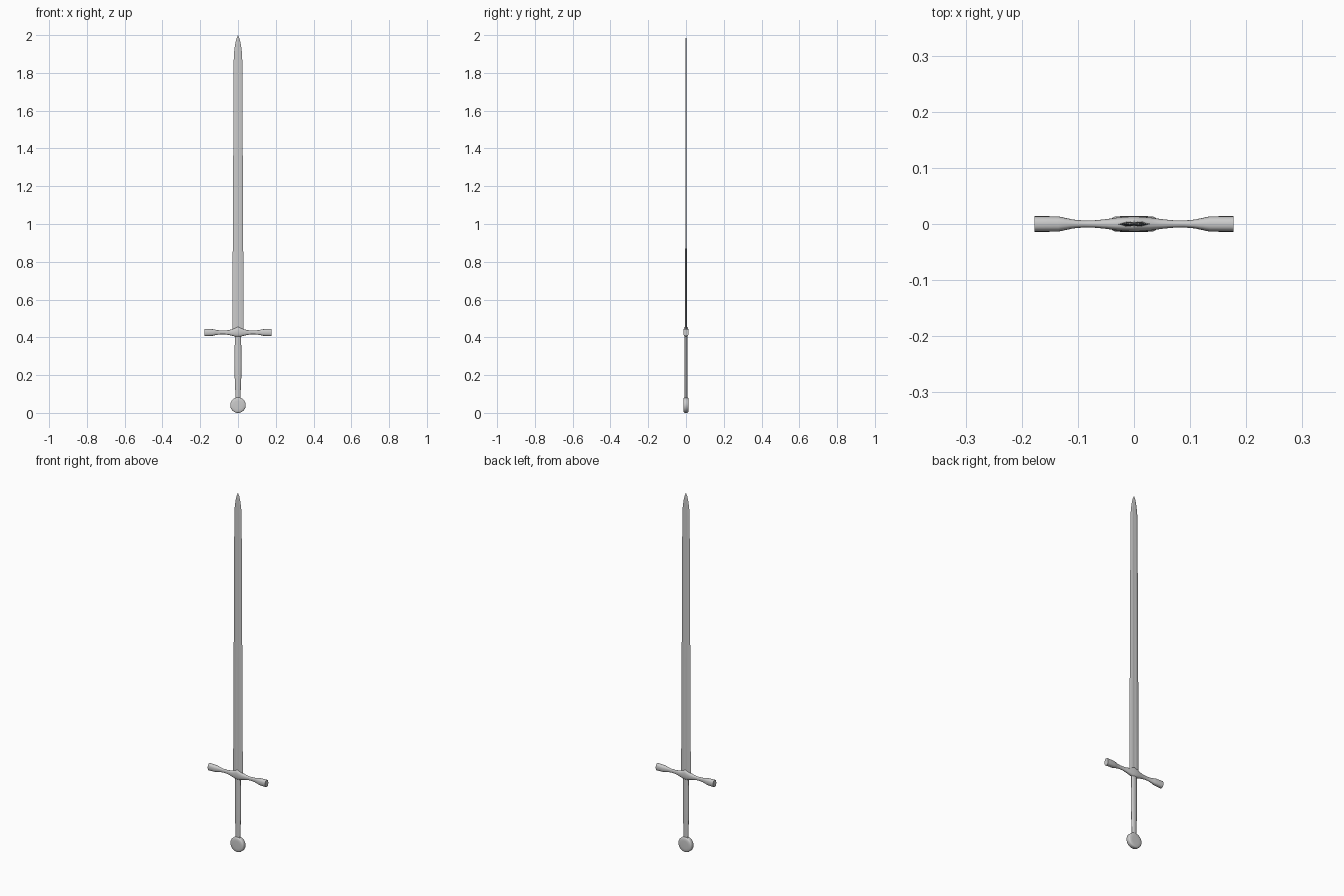
import bpy, bmesh, math

if "Cube" in bpy.data.objects:
    bpy.data.objects.remove(bpy.data.objects["Cube"])


def loft(name, rings, tip=None):
    """Skin closed rings of points; cap the ends, or close onto a tip point."""
    bm = bmesh.new()
    vs = [[bm.verts.new(p) for p in r] for r in rings]
    n = len(vs[0])
    for a, b in zip(vs, vs[1:]):
        for i in range(n):
            j = (i + 1) % n
            bm.faces.new((a[i], a[j], b[j], b[i]))
    bm.faces.new(vs[0][::-1])
    if tip:
        t = bm.verts.new(tip)
        for i in range(n):
            bm.faces.new((vs[-1][i], vs[-1][(i + 1) % n], t))
    else:
        bm.faces.new(vs[-1])
    bmesh.ops.recalc_face_normals(bm, faces=bm.faces)
    me = bpy.data.meshes.new(name)
    bm.to_mesh(me)
    bm.free()
    ob = bpy.data.objects.new(name, me)
    bpy.context.collection.objects.link(ob)
    bpy.context.view_layer.objects.active = ob
    ob.select_set(True)
    bpy.ops.object.shade_smooth_by_angle(angle=math.radians(35))
    ob.select_set(False)
    return ob


def oval(n, a, b, power=1.0):
    """Superellipse points; power below 1 makes it boxier."""
    pts = []
    for i in range(n):
        t = 2 * math.pi * i / n
        c, s = math.cos(t), math.sin(t)
        pts.append((a * math.copysign(abs(c) ** power, c),
                    b * math.copysign(abs(s) ** power, s)))
    return pts


# Blade: bevelled edges with a shallow central fuller, tapering to the tip
section = [(1, 0), (0.5, 1), (0.22, 1), (0, 0.7), (-0.22, 1), (-0.5, 1),
           (-1, 0), (-0.5, -1), (-0.22, -1), (0, -0.7), (0.22, -1), (0.5, -1)]
blade = [(0.43, 0.030, 0.0042), (1.2, 0.026, 0.0038), (1.87, 0.0225, 0.003),
         (1.91, 0.0205, 0.0028), (1.95, 0.0155, 0.0024), (1.98, 0.0085, 0.0018)]
loft("blade", [[(x * w, y * t, z) for x, y in section] for z, w, t in blade],
     tip=(0, 0, 2.0))

# Crossguard: x, half depth, bottom, top; mirrored to the other side
half = [(0.0, 0.0135, 0.401, 0.457), (0.012, 0.0132, 0.403, 0.451),
        (0.03, 0.0115, 0.408, 0.443), (0.05, 0.0085, 0.413, 0.438),
        (0.07, 0.0066, 0.416, 0.436), (0.09, 0.0062, 0.416, 0.436),
        (0.108, 0.0078, 0.414, 0.438), (0.122, 0.0108, 0.411, 0.441),
        (0.135, 0.0137, 0.408, 0.443), (0.177, 0.014, 0.406, 0.445)]
guard = [(-x, d, b, t) for x, d, b, t in half[:0:-1]] + half
loft("crossguard", [[(x, y, (b + t) / 2 + z) for y, z in oval(20, d, (t - b) / 2, 0.8)]
                    for x, d, b, t in guard])

# Grip: slim oval handle swelling in the middle
grip = [(0.07, 0.0135, 0.0075), (0.12, 0.0145, 0.008), (0.19, 0.0175, 0.009),
        (0.26, 0.0185, 0.009), (0.33, 0.0178, 0.0085), (0.42, 0.016, 0.008)]
loft("grip", [[(x, y, z) for x, y in oval(16, a, b)] for z, a, b in grip])

# Pommel: flat round disc with domed faces and a flat rim
disc = [(-0.0140, 0.022), (-0.0132, 0.034), (-0.011, 0.039), (-0.008, 0.041),
        (0.008, 0.041), (0.011, 0.039), (0.0132, 0.034), (0.0140, 0.022)]
loft("pommel", [[(x, y, 0.041 + z) for x, z in oval(32, r, r)] for y, r in disc])
